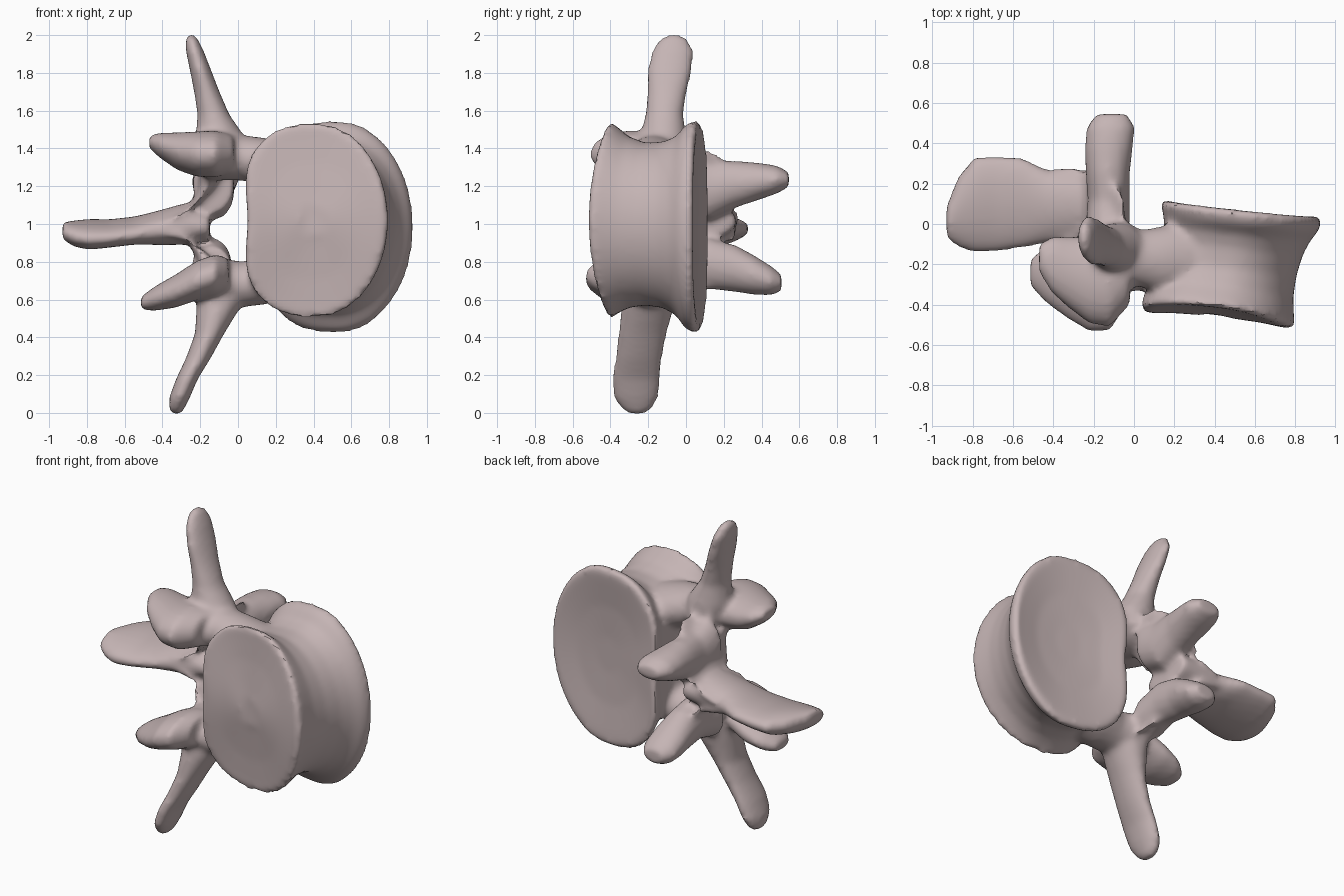
import bpy, bmesh, math
from mathutils import Vector

cube = bpy.data.objects.get("Cube")
if cube:
    bpy.data.objects.remove(cube, do_unlink=True)

bone = bpy.data.materials.new("pale pink bone")
bone.use_nodes = True
COLOUR = (0.56, 0.46, 0.46, 1)
bone.diffuse_color = COLOUR
bone.node_tree.nodes["Principled BSDF"].inputs["Base Color"].default_value = COLOUR

Y, Z, X = Vector((0, 1, 0)), Vector((0, 0, 1)), Vector((1, 0, 0))
parts = []


def skin(name, rings):
    """Closed tube through rings of points."""
    bm = bmesh.new()
    loops = [[bm.verts.new(p) for p in ring] for ring in rings]
    n = len(loops[0])
    for a, b in zip(loops, loops[1:]):
        for i in range(n):
            j = (i + 1) % n
            bm.faces.new((a[i], a[j], b[j], b[i]))
    bm.faces.new(loops[0])
    bm.faces.new(loops[-1][::-1])
    bmesh.ops.recalc_face_normals(bm, faces=bm.faces)
    me = bpy.data.meshes.new(name)
    bm.to_mesh(me)
    bm.free()
    me.materials.append(bone)
    ob = bpy.data.objects.new(name, me)
    bpy.context.collection.objects.link(ob)
    parts.append(ob)


def limb(name, sections, u, v, n=24):
    """Loft of ellipses: centre x, y, z, half size along u, half size along v."""
    u, v = Vector(u).normalized(), Vector(v).normalized()
    angles = [2 * math.pi * i / n for i in range(n)]
    skin(name, [[Vector((x, y, z)) + u * (a * math.cos(t)) + v * (b * math.sin(t))
                 for t in angles] for x, y, z, a, b in sections])


# Drum-shaped body with flared rims, dished ends and a notched canal side
def body_ring(y, cx, a, cz, b, bend, n=64):
    ring = []
    for i in range(n):
        t = 2 * math.pi * i / n
        c, s = math.cos(t), math.sin(t)
        if c < 0:
            c = -abs(c) ** 0.7 * (1.14 - 0.17 * math.exp(-(s / 0.45) ** 2))
        px, pz = a * c, b * s
        ring.append((cx + px, y - 0.11 * px + bend * s * s * a / 0.37, cz + pz))
    return ring


skin("vertebral_body", [body_ring(*r) for r in (
    (-0.46, 0.41, 0.08, 1.02, 0.11, 0.07), (-0.465, 0.41, 0.22, 1.02, 0.31, 0.07),
    (-0.477, 0.41, 0.33, 1.02, 0.455, 0.07), (-0.478, 0.412, 0.365, 1.02, 0.50, 0.065),
    (-0.46, 0.415, 0.38, 1.02, 0.52, 0.055), (-0.40, 0.42, 0.372, 1.02, 0.495, 0.03),
    (-0.32, 0.435, 0.355, 1.01, 0.455, 0.01), (-0.22, 0.46, 0.345, 1.0, 0.43, 0.0),
    (-0.12, 0.49, 0.345, 0.995, 0.44, 0.0), (-0.05, 0.51, 0.36, 0.99, 0.475, 0.0),
    (0.01, 0.53, 0.385, 0.985, 0.54, -0.01), (0.06, 0.53, 0.40, 0.985, 0.565, -0.01),
    (0.08, 0.53, 0.38, 0.985, 0.54, -0.01), (0.068, 0.53, 0.33, 0.985, 0.47, -0.005),
    (0.045, 0.53, 0.22, 0.985, 0.31, 0.0), (0.035, 0.53, 0.08, 0.985, 0.11, 0.0))])

# Bridges from the body to the arch
limb("upper_pedicle", [(0.30, -0.18, 1.25, 0.22, 0.17), (0.15, -0.18, 1.32, 0.17, 0.135),
                       (0.03, -0.17, 1.35, 0.14, 0.12), (-0.16, -0.16, 1.36, 0.17, 0.13)], Y, Z)
limb("lower_pedicle", [(0.30, -0.19, 0.79, 0.22, 0.17), (0.15, -0.19, 0.71, 0.17, 0.135),
                       (0.03, -0.19, 0.68, 0.14, 0.12), (-0.16, -0.18, 0.69, 0.17, 0.14)], Y, Z)

# Long side processes
limb("upper_transverse_process", [
    (-0.06, -0.13, 1.33, 0.14, 0.14), (-0.09, -0.12, 1.45, 0.135, 0.125),
    (-0.13, -0.115, 1.58, 0.085, 0.10), (-0.165, -0.10, 1.70, 0.068, 0.105),
    (-0.20, -0.085, 1.82, 0.056, 0.12), (-0.23, -0.07, 1.92, 0.047, 0.11),
    (-0.245, -0.065, 1.98, 0.032, 0.075), (-0.25, -0.065, 2.005, 0.012, 0.03)], X, Y)
limb("lower_transverse_process", [
    (-0.08, -0.18, 0.70, 0.13, 0.14), (-0.10, -0.20, 0.57, 0.12, 0.14),
    (-0.15, -0.23, 0.42, 0.078, 0.128), (-0.21, -0.25, 0.29, 0.066, 0.125),
    (-0.27, -0.265, 0.18, 0.058, 0.13), (-0.31, -0.265, 0.08, 0.055, 0.12),
    (-0.325, -0.26, 0.02, 0.04, 0.08), (-0.325, -0.26, -0.005, 0.02, 0.04)], X, Y)

# Broad plates reaching to the front, above and below the arch
limb("upper_front_facet", [
    (-0.02, -0.24, 1.37, 0.16, 0.10), (-0.12, -0.29, 1.37, 0.22, 0.125),
    (-0.22, -0.28, 1.37, 0.215, 0.12), (-0.32, -0.24, 1.385, 0.18, 0.10),
    (-0.41, -0.20, 1.415, 0.14, 0.068), (-0.47, -0.17, 1.435, 0.07, 0.035)], Y, Z)
limb("lower_front_facet", [
    (-0.05, -0.26, 0.73, 0.16, 0.09), (-0.12, -0.32, 0.73, 0.21, 0.11),
    (-0.22, -0.32, 0.70, 0.215, 0.105), (-0.33, -0.28, 0.645, 0.19, 0.088),
    (-0.44, -0.25, 0.605, 0.14, 0.065), (-0.515, -0.24, 0.58, 0.07, 0.035)], Y, Z)

# Sloping plates that close the arch
limb("upper_lamina", [
    (-0.12, -0.02, 1.34, 0.22, 0.11), (-0.14, 0.05, 1.24, 0.23, 0.095),
    (-0.19, 0.09, 1.14, 0.22, 0.085), (-0.28, 0.10, 1.06, 0.20, 0.085),
    (-0.45, 0.09, 0.985, 0.18, 0.07)], Y, (1, 0, 0.7))
limb("lower_lamina", [
    (-0.13, -0.04, 0.68, 0.20, 0.10), (-0.15, 0.02, 0.77, 0.21, 0.09),
    (-0.20, 0.06, 0.87, 0.20, 0.085), (-0.28, 0.08, 0.93, 0.19, 0.08),
    (-0.45, 0.09, 0.96, 0.18, 0.07)], Y, (1, 0, -0.7))

# Flat blade pointing away from the body
limb("spinous_process", [
    (-0.15, 0.10, 1.00, 0.17, 0.08), (-0.28, 0.09, 1.00, 0.18, 0.11),
    (-0.42, 0.085, 0.98, 0.18, 0.09), (-0.55, 0.105, 0.965, 0.225, 0.07),
    (-0.68, 0.10, 0.95, 0.24, 0.07), (-0.79, 0.095, 0.945, 0.24, 0.077),
    (-0.87, 0.06, 0.95, 0.18, 0.066), (-0.93, 0.01, 0.965, 0.08, 0.045)],
    (0, 1, 0.12), (0, -0.12, 1))

# Prongs pointing to the back, deep at the root and blunt at the tip
limb("upper_back_prong", [
    (-0.13, -0.02, 1.22, 0.11, 0.16), (-0.125, 0.12, 1.175, 0.105, 0.155),
    (-0.13, 0.26, 1.21, 0.11, 0.125), (-0.125, 0.38, 1.225, 0.12, 0.10),
    (-0.115, 0.48, 1.235, 0.12, 0.075), (-0.11, 0.545, 1.235, 0.08, 0.04)], X, Z)
limb("lower_back_prong", [
    (-0.14, -0.04, 0.75, 0.11, 0.13), (-0.135, 0.12, 0.79, 0.10, 0.135),
    (-0.135, 0.26, 0.765, 0.105, 0.125), (-0.13, 0.36, 0.73, 0.115, 0.105),
    (-0.125, 0.45, 0.70, 0.11, 0.078), (-0.12, 0.505, 0.69, 0.07, 0.045)], X, Z)

# Fuse the parts into one smooth bone
bpy.ops.object.select_all(action='DESELECT')
for ob in parts:
    ob.select_set(True)
bpy.context.view_layer.objects.active = parts[0]
bpy.ops.object.join()
vertebra = bpy.context.view_layer.objects.active
vertebra.name = "vertebra"
fuse = vertebra.modifiers.new("fuse", 'REMESH')
fuse.mode = 'VOXEL'
fuse.voxel_size = 0.018
soften = vertebra.modifiers.new("soften", 'SMOOTH')
soften.factor = 0.5
soften.iterations = 8
for m in ("fuse", "soften"):
    bpy.ops.object.modifier_apply(modifier=m)
vertebra.data.materials.clear()
vertebra.data.materials.append(bone)
bpy.ops.object.shade_smooth_by_angle(angle=math.radians(40))
